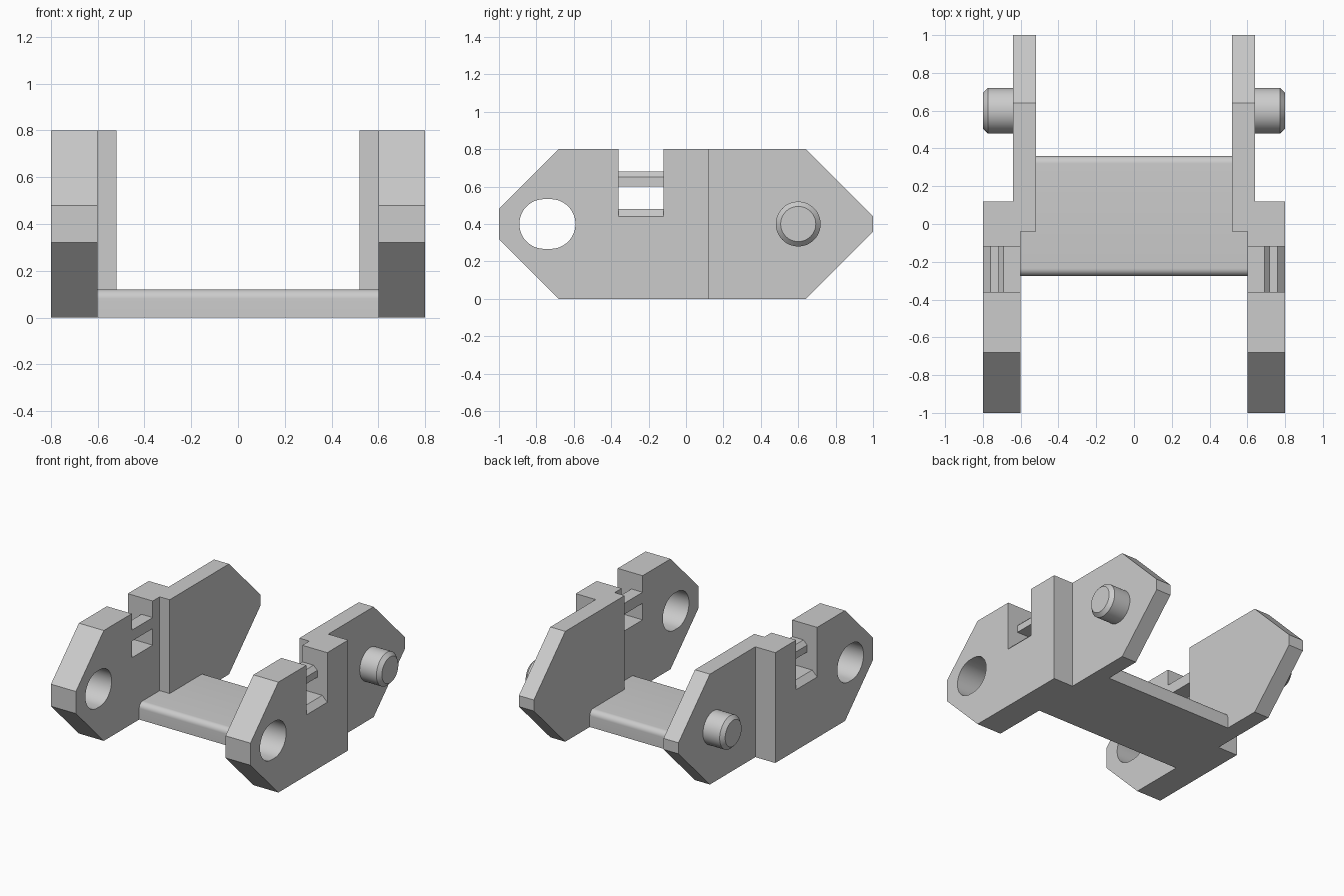
import bpy, bmesh, math
from mathutils import Vector

cube = bpy.data.objects.get("Cube")
if cube:
    bpy.data.objects.remove(cube, do_unlink=True)

# One plain grey plastic for every part
grey = bpy.data.materials.new("grey_plastic")
grey.use_nodes = True
grey.diffuse_color = (0.6, 0.6, 0.6, 1)
grey.node_tree.nodes["Principled BSDF"].inputs["Base Color"].default_value = (0.6, 0.6, 0.6, 1)


def prism(name, profile, axis, start, end, mirror=1):
    """Extrude a profile along x (profile in y, z) or along y (profile in x, z)."""
    bm = bmesh.new()

    def place(a, b, depth):
        x, y = (depth, a) if axis == "x" else (a, depth)
        return bm.verts.new((mirror * x, y, b))

    low = [place(a, b, start) for a, b in profile]
    high = [place(a, b, end) for a, b in profile]
    bm.faces.new(low)
    bm.faces.new(high)
    for i in range(len(low)):
        j = (i + 1) % len(low)
        bm.faces.new((low[i], low[j], high[j], high[i]))
    bmesh.ops.recalc_face_normals(bm, faces=bm.faces)
    mesh = bpy.data.meshes.new(name)
    bm.to_mesh(mesh)
    bm.free()
    mesh.materials.append(grey)
    obj = bpy.data.objects.new(name, mesh)
    bpy.context.collection.objects.link(obj)
    return obj


def rect(a0, a1, b0, b1):
    return [(a0, b0), (a1, b0), (a1, b1), (a0, b1)]


def arc(cy, cz, radius, start, end, steps):
    angles = [math.radians(start + (end - start) * i / steps) for i in range(steps + 1)]
    return [(cy + radius * math.cos(t), cz + radius * math.sin(t)) for t in angles]


def select(obj):
    bpy.ops.object.select_all(action="DESELECT")
    obj.select_set(True)
    bpy.context.view_layer.objects.active = obj


def cut(obj, cutter):
    select(obj)
    mod = obj.modifiers.new("cut", "BOOLEAN")
    mod.operation = "DIFFERENCE"
    mod.solver = "EXACT"
    mod.object = cutter
    bpy.ops.object.modifier_apply(modifier=mod.name)
    bpy.data.objects.remove(cutter, do_unlink=True)


def smooth(obj):
    select(obj)
    bpy.ops.object.shade_smooth_by_angle(angle=math.radians(30))


outline = [(-1, 0.32), (-0.68, 0), (0.64, 0), (1, 0.36),
           (1, 0.44), (0.64, 0.8), (-0.68, 0.8), (-1, 0.48)]
slot = arc(-0.724, 0.4, 0.133, -90, 90, 24) + arc(-0.758, 0.4, 0.133, 90, 270, 24)
notch = [(0.4, 0.48), (0.76, 0.48), (0.81, 0.43), (0.9, 0.43), (0.9, 0.9), (0.4, 0.9)]
catch = [(0.6, 0.6), (0.72, 0.6), (0.72, 0.65), (0.69, 0.68), (0.6, 0.68)]

for label, side in (("left", 1), ("right", -1)):
    # Side plate, stepped from the outer front half to the inner back half
    plate = prism(label + "_side_plate", outline, "x", 0.52, 0.8, side)
    cut(plate, prism("inner_step", rect(-1.2, -0.04, -0.1, 0.9), "x", 0.4, 0.6, side))
    cut(plate, prism("outer_step", rect(0.12, 1.2, -0.1, 0.9), "x", 0.64, 0.9, side))
    # Pin hole and latch notch
    cut(plate, prism("slot", slot, "x", 0.4, 0.9, side))
    cut(plate, prism("notch", notch, "y", -0.36, -0.12, side))
    smooth(plate)
    # Latch bar across the notch
    prism(label + "_latch_bar", catch, "y", -0.36, -0.12, side)
    # Hinge pin with a chamfered tip
    pin = prism(label + "_hinge_pin", arc(0.6, 0.4, 0.12, 0, 352.5, 47), "x", 0.62, 0.8, side)
    bm = bmesh.new()
    bm.from_mesh(pin.data)
    rim = [e for e in bm.edges if all(abs(v.co.x) > 0.79 for v in e.verts)]
    bmesh.ops.bevel(bm, geom=rim, offset=0.026, segments=1, affect="EDGES")
    bm.to_mesh(pin.data)
    bm.free()
    smooth(pin)

# Cross plate with rounded upper edges
bridge_profile = ([(-0.275, 0), (0.36, 0)] + arc(0.32, 0.08, 0.04, 0, 90, 10)
                  + arc(-0.235, 0.08, 0.04, 90, 180, 10))
bridge = prism("cross_plate", bridge_profile, "x", -0.6, 0.6)
smooth(bridge)
